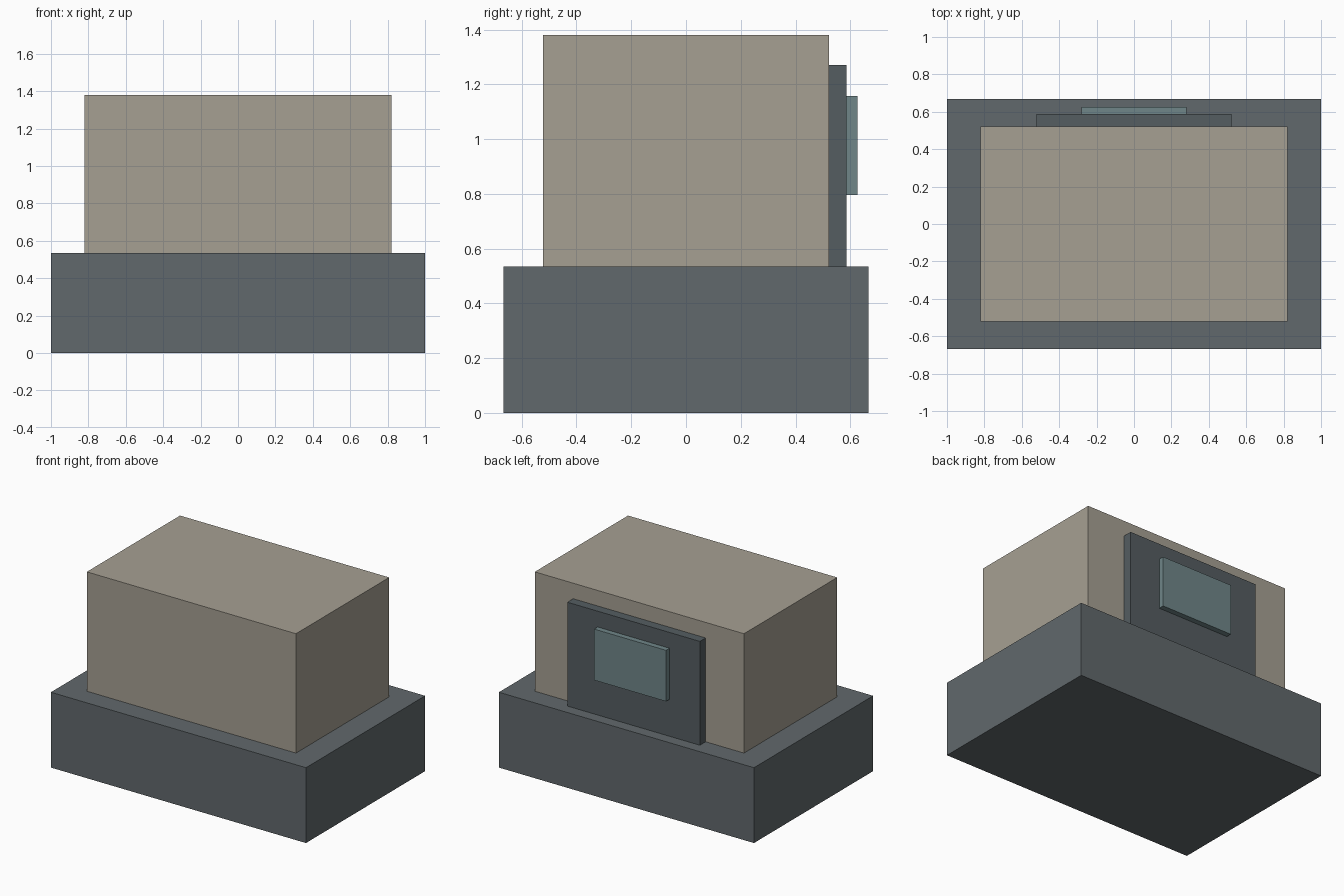
import bpy

if "Cube" in bpy.data.objects:
    bpy.data.objects.remove(bpy.data.objects["Cube"])


def material(name, rgb):
    m = bpy.data.materials.new(name)
    m.diffuse_color = (*rgb, 1.0)
    m.use_nodes = True
    m.node_tree.nodes["Principled BSDF"].inputs["Base Color"].default_value = m.diffuse_color
    return m


def box(name, half_x, y0, y1, z0, z1, mat):
    """Axis-aligned box, symmetric about x = 0."""
    bpy.ops.mesh.primitive_cube_add(size=1, location=(0, (y0 + y1) / 2, (z0 + z1) / 2))
    ob = bpy.context.object
    ob.name = name
    ob.scale = (2 * half_x, y1 - y0, z1 - z0)
    bpy.ops.object.transform_apply(location=False, rotation=False, scale=True)
    ob.data.materials.append(mat)
    return ob


slate = material("slate", (0.12, 0.14, 0.15))
stone = material("stone", (0.38, 0.35, 0.29))
dark_slate = material("dark_slate", (0.09, 0.11, 0.12))
teal = material("teal", (0.16, 0.24, 0.25))

# Plinth and main block
box("base", 1.0, -0.667, 0.667, 0.0, 0.534, slate)
box("body", 0.82, -0.522, 0.522, 0.534, 1.38, stone)

# Stepped panel on the back face
box("back_panel", 0.52, 0.522, 0.587, 0.534, 1.27, dark_slate)
box("panel_window", 0.282, 0.587, 0.626, 0.796, 1.158, teal)
